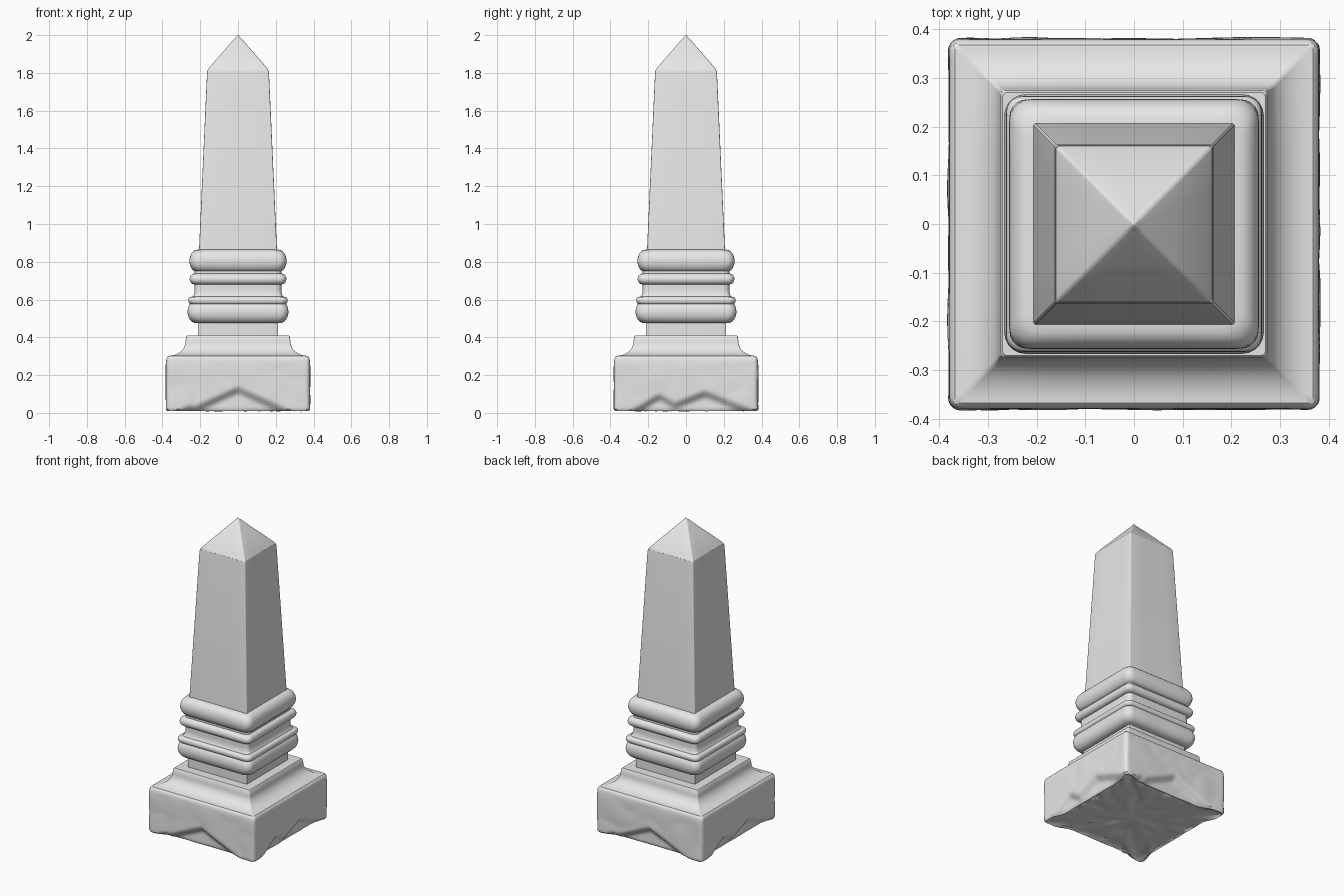
import bpy
import bmesh
import math
from mathutils import Vector, noise

cube = bpy.data.objects.get("Cube")
if cube:
    bpy.data.objects.remove(cube, do_unlink=True)

stone = bpy.data.materials.new("grey_stone")
stone.use_nodes = True
grey = (0.8, 0.8, 0.8, 1)
stone.diffuse_color = grey
stone.node_tree.nodes["Principled BSDF"].inputs["Base Color"].default_value = grey


def rounded_square(half, radius, side_cuts, arc_cuts=5):
    """Points of a square with rounded corners, counter-clockwise."""
    radius = min(radius, half * 0.6)
    inner = half - radius
    points = []
    for side in range(4):
        turn = side * math.pi / 2
        c, s = math.cos(turn), math.sin(turn)
        local = [(half, -inner + 2 * inner * i / side_cuts) for i in range(side_cuts)]
        for i in range(arc_cuts):
            a = math.pi / 2 * i / arc_cuts
            local.append((inner + radius * math.cos(a), inner + radius * math.sin(a)))
        points += [(x * c - y * s, x * s + y * c) for x, y in local]
    return points


def loft(name, rows, radius, side_cuts=4, shape=None):
    """Stack rounded squares given as (half width, height), then cap both ends."""
    bm = bmesh.new()
    rings = []
    for half, z in rows:
        rings.append([bm.verts.new((x, y, z))
                      for x, y in rounded_square(half, radius, side_cuts)])
    for low, high in zip(rings, rings[1:]):
        for i in range(len(low)):
            j = (i + 1) % len(low)
            bm.faces.new((low[i], low[j], high[j], high[i]))
    bm.faces.new(rings[0][::-1])
    bm.faces.new(rings[-1])
    if shape:
        for v in bm.verts:
            v.co = shape(v.co.copy())
    mesh = bpy.data.meshes.new(name)
    bm.to_mesh(mesh)
    bm.free()
    mesh.materials.append(stone)
    obj = bpy.data.objects.new(name, mesh)
    bpy.context.collection.objects.link(obj)
    bpy.ops.object.select_all(action="DESELECT")
    obj.select_set(True)
    bpy.context.view_layer.objects.active = obj
    bpy.ops.object.shade_smooth_by_angle(angle=math.radians(35))
    return obj


def bulge(z0, z1, inner, outer, steps=12):
    """Rounded moulding profile between two heights."""
    rows = []
    for i in range(steps + 1):
        a = math.pi * i / steps
        rows.append((inner + (outer - inner) * math.sin(a) ** 0.8,
                     (z0 + z1) / 2 - (z1 - z0) / 2 * math.cos(a)))
    return rows


def smooth(t):
    t = max(0.0, min(1.0, t))
    return t * t * (3 - 2 * t)


# Broken arches along the bottom edge: (position, peak height, slope)
FRONT_CHIPS = [(0.0, 0.145, 0.45), (-0.25, 0.05, 0.4)]
SIDE_CHIPS = [(-0.14, 0.11, 0.6), (0.1, 0.125, 0.4)]


def weather(p):
    """Chip the lower edge, rough the underside and wave the sides."""
    x, y, z = p
    if z < 0.02 and max(abs(x), abs(y)) < 0.365:
        p.z = max(0.004, 0.016 + 0.014 * noise.noise(Vector((x, y, 0)) * 14))
    if z < 0.29:
        wave = noise.noise(p * 7) * 0.006 * smooth((0.29 - z) / 0.05)
        p.x += math.copysign(wave, x) if abs(x) > abs(y) else 0
        p.y += math.copysign(wave, y) if abs(y) >= abs(x) else 0
    for axis, along, chips in ((1, x, FRONT_CHIPS), (0, y, SIDE_CHIPS)):
        side = 1 if p[axis] > 0 else -1
        t = along * (-side if axis == 1 else side)
        cut = max(smooth((top - slope * abs(t - at) - z) / 0.05)
                  for at, top, slope in chips)
        edge = smooth((abs((x, y)[axis]) - 0.28) / 0.08)
        p[axis] -= side * 0.032 * cut * edge
    return p


# Weathered base block with its underside
underside = [(h, 0.01) for h in (0.01, 0.06, 0.11, 0.16, 0.21, 0.26, 0.31, 0.345)]
sides = [(0.364, 0.0), (0.374, 0.01)]
sides += [(0.38, 0.02 + 0.25 * i / 20) for i in range(21)]
sides += [(0.379, 0.285), (0.375, 0.296), (0.368, 0.302)]
loft("base_block", underside + sides, 0.022, side_cuts=44, shape=weather)

# Hollow curve stepping in above the block
cove = [(0.372, 0.298)]
for i in range(11):
    a = math.pi / 2 * i / 10
    cove.append((0.368 - 0.09 * math.sin(a), 0.302 + 0.075 * (1 - math.cos(a))))
cove += [(0.274, 0.405), (0.27, 0.41), (0.2, 0.41)]
loft("base_cove", cove, 0.008)

# Plain neck
loft("neck", [(0.212, 0.405), (0.212, 0.5)], 0.004)

# Stacked mouldings
loft("lower_moulding", bulge(0.475, 0.595, 0.215, 0.267), 0.045)
loft("lower_fillet", bulge(0.575, 0.615, 0.245, 0.263, 8), 0.035)
collar = []
for i in range(9):
    a = math.pi / 2 * i / 8
    collar.append((0.255 - 0.026 * math.sin(a), 0.605 + 0.05 * (1 - math.cos(a))))
loft("collar", collar + [(0.229, 0.78)], 0.03)
loft("middle_ring", bulge(0.68, 0.738, 0.225, 0.256), 0.035)
loft("upper_moulding", bulge(0.745, 0.865, 0.205, 0.257), 0.045)

# Tapered shaft and pointed cap
loft("shaft", [(0.209, 0.84), (0.206, 0.87), (0.164, 1.8), (0.161, 1.815)], 0.006)
loft("pointed_cap", [(0.161, 1.813), (0.157, 1.822), (0.08, 1.911),
                     (0.02, 1.98), (0.01, 1.99), (0.004, 1.998), (0.001, 2.0)], 0.008)
